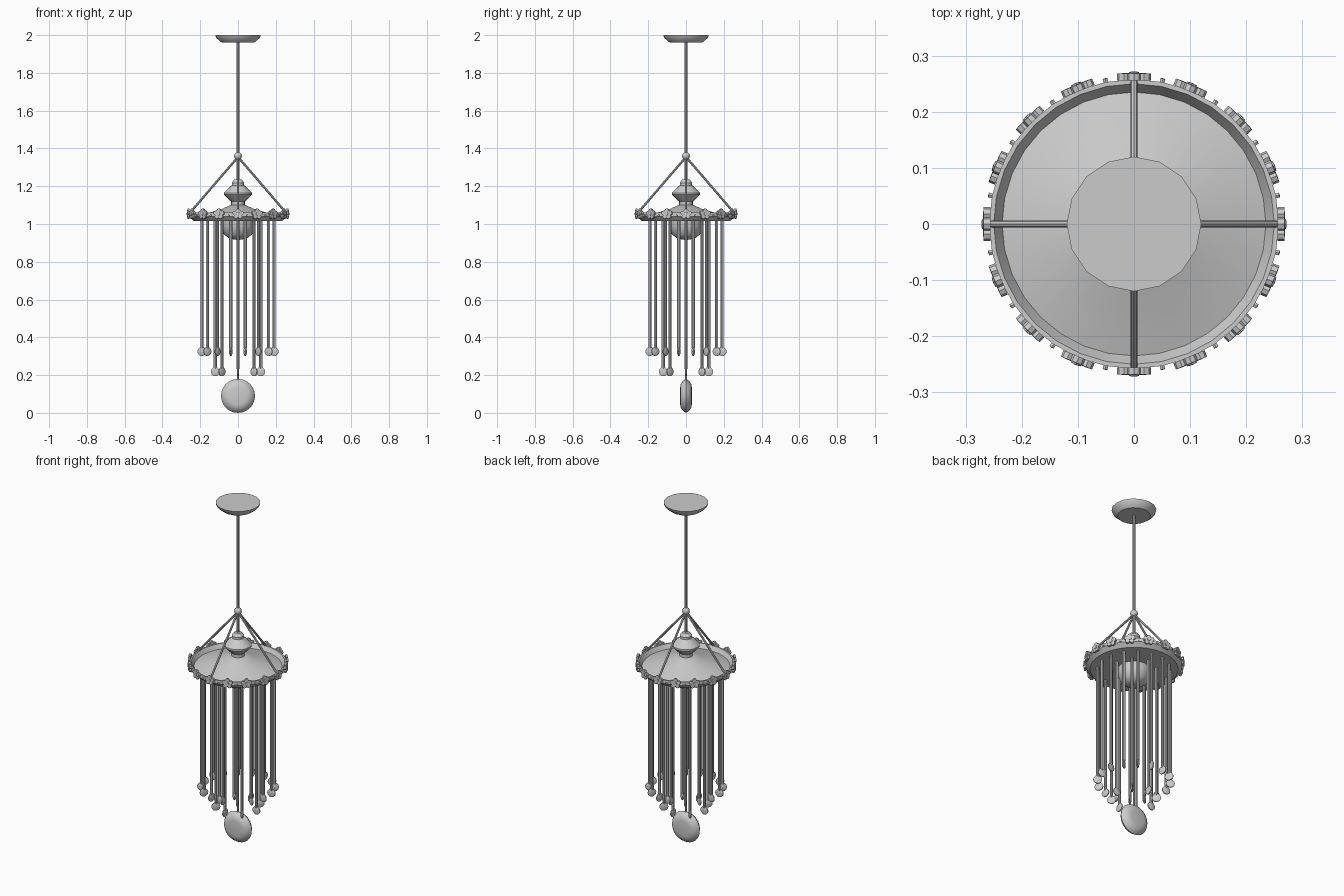
import bpy, bmesh
from math import sin, cos, pi, radians
from mathutils import Vector, Matrix

if "Cube" in bpy.data.objects:
    bpy.data.objects.remove(bpy.data.objects["Cube"])


def finish(bm, name, smooth=35):
    bmesh.ops.recalc_face_normals(bm, faces=bm.faces)
    me = bpy.data.meshes.new(name)
    bm.to_mesh(me)
    bm.free()
    ob = bpy.data.objects.new(name, me)
    bpy.context.collection.objects.link(ob)
    if smooth:
        bpy.ops.object.select_all(action='DESELECT')
        ob.select_set(True)
        bpy.context.view_layer.objects.active = ob
        bpy.ops.object.shade_smooth_by_angle(angle=radians(smooth))
    return ob


def lathe(bm, profile, n=16, mat=Matrix()):
    """Revolve (radius, height) points round z."""
    rings = []
    for r, z in profile:
        if r < 1e-5:
            rings.append([bm.verts.new(mat @ Vector((0, 0, z)))] * n)
        else:
            rings.append([bm.verts.new(mat @ Vector((r * cos(2 * pi * i / n), r * sin(2 * pi * i / n), z)))
                          for i in range(n)])
    for a, b in zip(rings, rings[1:]):
        for i in range(n):
            j = (i + 1) % n
            vs = list(dict.fromkeys((a[i], a[j], b[j], b[i])))
            if len(vs) > 2:
                bm.faces.new(vs)


def rod(bm, p, q, r, n=8):
    p, q = Vector(p), Vector(q)
    d = q - p
    m = Matrix.Translation(p) @ d.to_track_quat('Z', 'Y').to_matrix().to_4x4()
    lathe(bm, [(0, 0), (r, 0), (r, d.length), (0, d.length)], n, m)


def turned(name, profile, n=16, mat=Matrix()):
    bm = bmesh.new()
    lathe(bm, profile, n, mat)
    return finish(bm, name)


def ball(r, z, k=6):
    return [(r * sin(pi * i / k), z - r * cos(pi * i / k)) for i in range(k + 1)]


def around(a, r, z):
    """Frame on a circle: local x outward, y along the circle, z up."""
    return Matrix.Rotation(a, 4, 'Z') @ Matrix.Translation((r, 0, z))


# ceiling mount, stem and hanging knot
turned("ceiling_mount", [(0, 2), (0.12, 2), (0.115, 1.985), (0.088, 1.962), (0, 1.962)])
bm = bmesh.new()
rod(bm, (0, 0, 1.1), (0, 0, 1.97), 0.0075)
finish(bm, "stem")
turned("knot", ball(0.021, 1.36), 12)

# four sloping stays
bm = bmesh.new()
for i in range(4):
    a = i * pi / 2
    rod(bm, (0, 0, 1.355), (0.254 * cos(a), 0.254 * sin(a), 1.06), 0.006)
finish(bm, "stays")

# turned urn above the dish
turned("urn", [(0, 1.238), (0.02, 1.235), (0.033, 1.218), (0.033, 1.205), (0.05, 1.19), (0.074, 1.165),
               (0.074, 1.155), (0.05, 1.13), (0.036, 1.118), (0.036, 1.1), (0, 1.1)])

# shallow dish with raised rim
turned("dish", [(0.0, 1.1), (0.04, 1.1), (0.085, 1.08), (0.235, 1.035), (0.25, 1.06), (0.258, 1.06),
                (0.258, 1.04), (0.235, 1.017), (0, 1.017)], 32)

# flowers and studs round the rim
bm = bmesh.new()
quarter = Matrix.Rotation(pi / 2, 4, 'Y')
for i in range(16):
    m = around(i * pi / 8, 0.256, 1.053)
    for k in range(5):
        b = 2 * pi * k / 5 + pi / 2
        p = Matrix.Translation((0, 0.019 * cos(b), 0.017 * sin(b)))
        lathe(bm, [(0, 0), (0.012, 0), (0.012, 0.012), (0, 0.013)], 8, m @ p @ quarter)
    lathe(bm, [(0, 0), (0.011, 0), (0.009, 0.015), (0, 0.016)], 8, m @ quarter)
finish(bm, "rim_flowers")
bm = bmesh.new()
for i in range(16):
    lathe(bm, [(0, 0), (0.005, 0), (0.005, 0.01), (0, 0.011)], 6,
          around((i + 0.5) * pi / 8, 0.254, 1.045) @ quarter)
finish(bm, "rim_studs")

# bowl below the dish
turned("lower_bowl", [(0, 1.02), (0.088, 1.02), (0.088, 0.985), (0.075, 0.945), (0.045, 0.922), (0, 0.915)])

# two rings of hanging tubes with end discs
sideways = Matrix.Rotation(pi / 2, 4, 'X')
disc = [(0, -0.006), (0.017, -0.006), (0.024, -0.003), (0.024, 0.003), (0.017, 0.006), (0, 0.006)]
for name, n, off, r, z in (("outer", 16, 0.5, 0.195, 0.325), ("inner", 8, 0, 0.12, 0.218)):
    tubes, discs = bmesh.new(), bmesh.new()
    for i in range(n):
        a = (i + off) * 2 * pi / n
        rod(tubes, around(a, r, z + 0.015).translation, around(a, r, 1.03).translation, 0.0085)
        lathe(discs, disc, 12, around(a, r, z) @ sideways)
    finish(tubes, name + "_tubes")
    finish(discs, name + "_discs")

# central cord and big pendant
bm = bmesh.new()
rod(bm, (0, 0, 0.17), (0, 0, 0.93), 0.006)
finish(bm, "cord")
turned("pendant", [(0, -0.031), (0.045, -0.031), (0.062, -0.028), (0.08, -0.016), (0.09, 0),
                   (0.08, 0.016), (0.062, 0.028), (0.045, 0.031), (0, 0.031)], 24,
       Matrix.Translation((0, 0, 0.09)) @ sideways)
